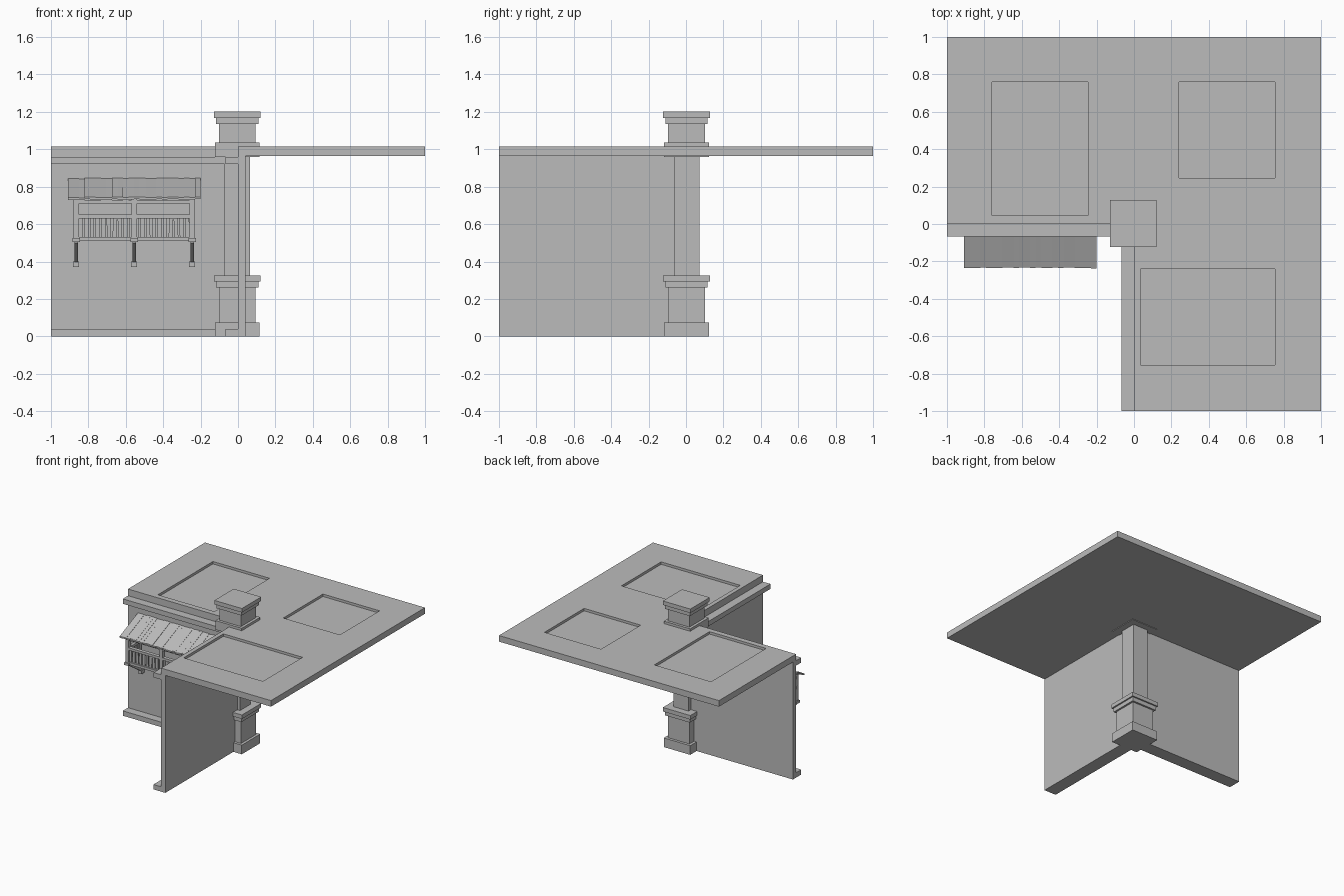
import bpy, bmesh, math, random
from mathutils import Vector

if "Cube" in bpy.data.objects:
    bpy.data.objects.remove(bpy.data.objects["Cube"], do_unlink=True)
random.seed(4)

stone = bpy.data.materials.new("plain grey")
stone.use_nodes = True
GREY = (0.5, 0.5, 0.5, 1)
stone.diffuse_color = GREY
stone.node_tree.nodes["Principled BSDF"].inputs["Base Color"].default_value = GREY


def make(name, bm):
    bmesh.ops.recalc_face_normals(bm, faces=bm.faces)
    mesh = bpy.data.meshes.new(name)
    bm.to_mesh(mesh)
    bm.free()
    mesh.materials.append(stone)
    ob = bpy.data.objects.new(name, mesh)
    bpy.context.collection.objects.link(ob)
    return ob


def add_box(bm, x, y, z):
    """Box from three (low, high) ranges."""
    verts = bmesh.ops.create_cube(bm, size=1)["verts"]
    for v in verts:
        v.co = [r[0] + (c + 0.5) * (r[1] - r[0]) for c, r in zip(v.co, (x, y, z))]
    return verts


def box(name, x, y, z):
    bm = bmesh.new()
    add_box(bm, x, y, z)
    return make(name, bm)


def prism(bm, outline, depth):
    """Extrude a closed outline of points along a vector."""
    face = bm.faces.new([bm.verts.new(p) for p in outline])
    out = bmesh.ops.extrude_face_region(bm, geom=[face])["geom"]
    bmesh.ops.translate(bm, verts=[g for g in out if isinstance(g, bmesh.types.BMVert)], vec=depth)


# L-shaped roof slab with three sunken panels
bm = bmesh.new()
prism(bm, [(-1, 0, 0.965), (0, 0, 0.965), (0, -1, 0.965), (1, -1, 0.965),
           (1, 1, 0.965), (-1, 1, 0.965)], (0, 0, 0.05))
roof = make("roof_slab", bm)
bm = bmesh.new()
for x, y in (((-0.76, -0.245), (0.045, 0.76)), ((0.24, 0.755), (0.245, 0.76)),
             ((0.035, 0.755), (-0.755, -0.24))):
    add_box(bm, x, y, (0.995, 1.1))
cutter = make("panel_cutter", bm)
cutter.hide_render = True
mod = roof.modifiers.new("panels", "BOOLEAN")
mod.operation, mod.object, mod.solver = "DIFFERENCE", cutter, "EXACT"
bpy.context.view_layer.objects.active = roof
bpy.ops.object.modifier_apply(modifier=mod.name)
bpy.data.objects.remove(cutter, do_unlink=True)

# Two walls with skirting and cornice
along = (-1, 0)
trim = (-0.068, 0)
box("left_wall", (-1, 0.04), (0, 0.04), (0, 0.965))
box("front_wall", (0, 0.04), (-1, 0), (0, 0.965))
for part, z in (("skirting", (0, 0.04)), ("cornice", (0.92, 0.96))):
    box("left_wall_" + part, along, trim, z)
    box("front_wall_" + part, trim, along, z)


# Corner pillar: stacked square blocks
def pillar_block(name, r, z):
    box(name, (-0.004 - r, -0.004 + r), (0.003 - r, 0.003 + r), z)


pillar_block("pillar_shaft", 0.068, (0.3, 0.97))
for tag, base, neck in (("base", 0, 0.26), ("top", 0.96, 0.175)):
    pillar_block(f"pillar_{tag}_plinth", 0.12, (base, base + 0.075))
    pillar_block(f"pillar_{tag}_block", 0.098, (base + 0.075, base + neck))
    pillar_block(f"pillar_{tag}_moulding", 0.113, (base + neck, base + neck + 0.033))
    pillar_block(f"pillar_{tag}_cap", 0.125, (base + neck + 0.033, base + neck + 0.066))

# Awning: overlapping uneven boards sloping off the wall
bm = bmesh.new()
left, right, count = -0.91, -0.2, 24
step = (right - left) / count
for i in range(count):
    x = left + i * step
    lift = random.uniform(-0.003, 0.003)
    tip = random.uniform(0, 0.006)
    prism(bm, [(x, 0, 0.832 + lift), (x, 0, 0.845 + lift),
               (x, -0.237 + tip, 0.743 + lift), (x, -0.237 + tip, 0.731 + lift)],
          (step, 0, 0))
make("awning_boards", bm)

# Balcony frame
front, back = -0.205, -0.175
posts = (-0.865, -0.555, -0.245)
bm = bmesh.new()
for x in posts:
    add_box(bm, (x - 0.014, x + 0.014), (front, back), (0.51, 0.75))
span = (-0.88, -0.23)
for z in ((0.512, 0.532), (0.63, 0.65), (0.71, 0.73)):
    add_box(bm, span, (front, back), z)
    for x in (posts[0], posts[-1]):
        add_box(bm, (x - 0.012, x + 0.012), (back, 0), z)
add_box(bm, span, (back, 0), (0.512, 0.528))
make("balcony_frame", bm)

# Rough balusters on the front and both sides
bm = bmesh.new()


def baluster(x, y, half_x, half_y):
    verts = add_box(bm, (x - half_x, x + half_x), (y - half_y, y + half_y), (0.525, 0.64))
    lean = random.uniform(-0.004, 0.004)
    for v in verts:
        if v.co.z > 0.6:
            v.co += Vector((lean, 0, 0)) if half_x > half_y else Vector((0, lean, 0))


for i in range(20):
    baluster(-0.84 + i * 0.03, -0.19, 0.011, 0.005)
for x in (posts[0], posts[-1]):
    for i in range(5):
        baluster(x, -0.155 + i * 0.03, 0.005, 0.011)
make("balcony_balusters", bm)

# Diagonal struts with end blocks
bm = bmesh.new()
for x in posts:
    prism(bm, [(x - 0.009, -0.015, 0.38), (x - 0.009, -0.015, 0.405),
               (x - 0.009, -0.195, 0.525), (x - 0.009, -0.195, 0.5)], (0.018, 0, 0))
    add_box(bm, (x - 0.016, x + 0.016), (-0.04, 0), (0.37, 0.4))
    add_box(bm, (x - 0.02, x + 0.02), (-0.215, -0.17), (0.505, 0.525))
make("balcony_struts", bm)
